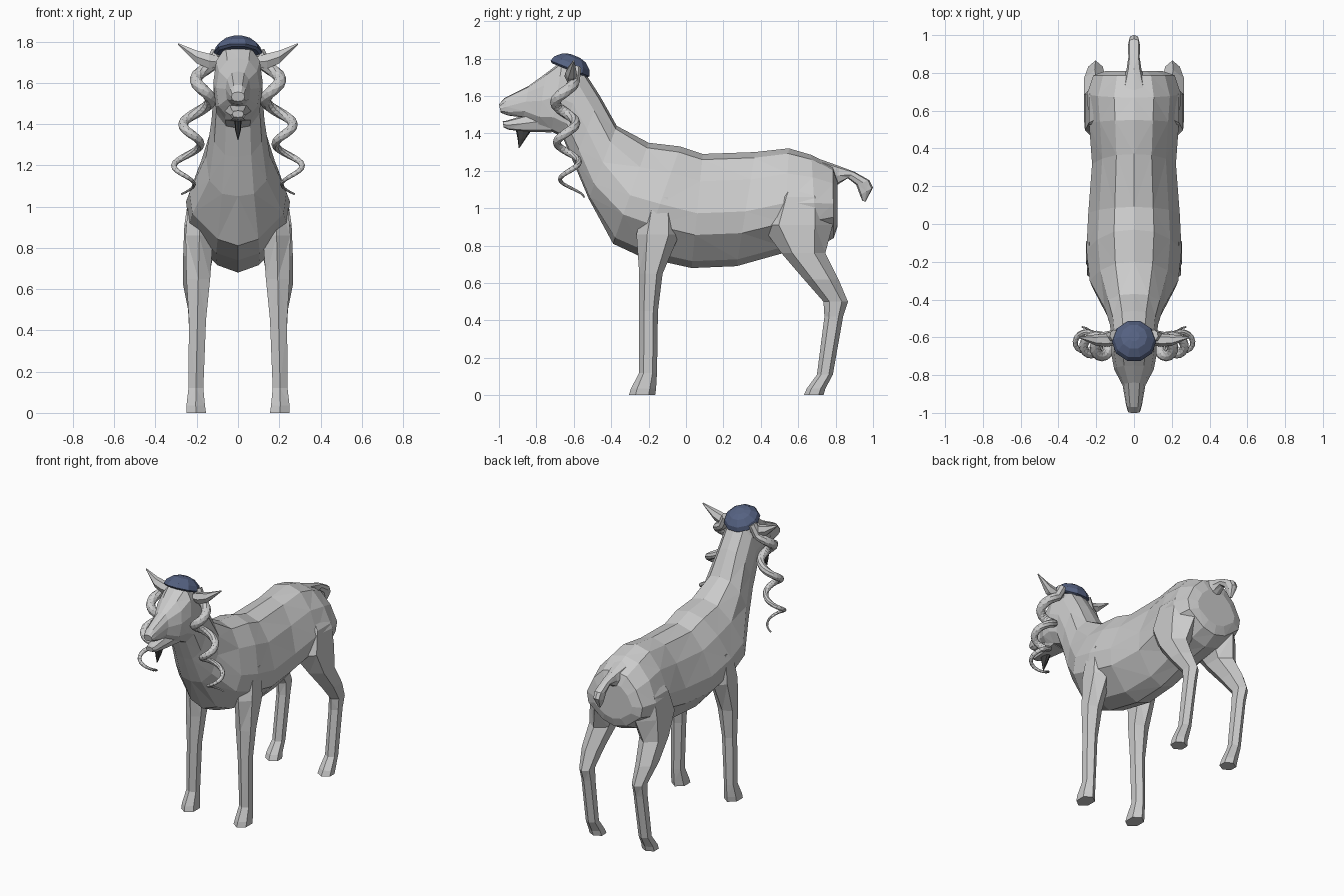
import bpy, bmesh
from math import sin, cos, pi, radians
from mathutils import Vector, Matrix


def material(name, rgb):
    m = bpy.data.materials.new(name)
    m.diffuse_color = (*rgb, 1)
    return m


def loft(name, rings, mirror=False, mat=None):
    """Skin a list of equal-length rings, capping both ends."""
    bm = bmesh.new()
    vs = [[bm.verts.new(p) for p in r] for r in rings]
    n = len(rings[0])
    for a, b in zip(vs, vs[1:]):
        for i in range(n):
            j = (i + 1) % n
            bm.faces.new((a[i], a[j], b[j], b[i]))
    bm.faces.new(vs[0])
    bm.faces.new(vs[-1])
    bmesh.ops.recalc_face_normals(bm, faces=bm.faces)
    bmesh.ops.triangulate(bm, faces=bm.faces)
    me = bpy.data.meshes.new(name)
    bm.to_mesh(me)
    bm.free()
    ob = bpy.data.objects.new(name, me)
    bpy.context.collection.objects.link(ob)
    if mat:
        me.materials.append(mat)
    if mirror:
        ob.modifiers.new("mirror", 'MIRROR').use_mirror_merge = False
    return ob


# Half cross-sections: (width fraction, fraction from top to bottom)
BARREL = [(0, 0), (.42, .05), (.76, .24), (1, .52), (.94, .71), (.42, .94)]
HEAD = [(0, 0), (.5, .04), (.88, .22), (1, .5), (.9, .8), (.5, .97)]
OVAL = [(0, 0), (.75, .1), (1, .5), (.75, .9)]


def spine(sections, shape):
    """Rings from (top y, top z, bottom y, bottom z, half width)."""
    half = shape + [(0, 1)]
    prof = half + [(-w, t) for w, t in reversed(half[1:-1])]
    return [[Vector((w * hw, ty + (by - ty) * t, tz + (bz - tz) * t))
             for w, t in prof] for ty, tz, by, bz, hw in sections]


def leg(sections):
    """Six-sided rings from (z, y front, y back, x inner, x outer)."""
    return [[Vector(((x0 + x1) / 2 + (x1 - x0) / 2 * sin(a) / .866,
                     (y0 + y1) / 2 - (y1 - y0) / 2 * cos(a), z))
             for a in [k * pi / 3 for k in range(6)]]
            for z, y0, y1, x0, x1 in sections]


# Trunk and neck up to the muzzle
loft("body", spine([
    (.81, 1.15, .81, .90, .15),
    (.785, 1.225, .79, .84, .215),
    (.67, 1.285, .70, .79, .25),
    (.55, 1.32, .52, .76, .238),
    (.37, 1.30, .27, .69, .222),
    (.09, 1.29, .03, .68, .242),
    (-.03, 1.33, -.24, .74, .252),
    (-.20, 1.35, -.39, .81, .235)], BARREL) + spine([
    (-.37, 1.44, -.52, 1.05, .155),
    (-.46, 1.60, -.60, 1.24, .128),
    (-.55, 1.74, -.66, 1.38, .118),
    (-.66, 1.79, -.72, 1.41, .12),
    (-.75, 1.72, -.79, 1.43, .105),
    (-.84, 1.655, -.87, 1.485, .06),
    (-.97, 1.59, -.95, 1.495, .042),
    (-1.0, 1.555, -.99, 1.51, .032)], HEAD))

# Lower jaw
loft("jaw", spine([
    (-.72, 1.54, -.72, 1.405, .08),
    (-.87, 1.495, -.87, 1.41, .05),
    (-.96, 1.468, -.95, 1.42, .036),
    (-.98, 1.465, -.975, 1.432, .028)], OVAL))

# Beard
loft("beard", spine([
    (-.91, 1.42, -.83, 1.41, .017),
    (-.90, 1.37, -.855, 1.375, .014),
    (-.895, 1.322, -.89, 1.322, .002)], OVAL),
    mat=material("dark hair", (.05, .05, .05)))

# Tail with hooked tip
loft("tail", spine([
    (.70, 1.268, .76, 1.10, .07),
    (.82, 1.225, .81, 1.125, .04),
    (.90, 1.195, .865, 1.16, .03),
    (.98, 1.15, .91, 1.125, .032),
    (1.0, 1.11, .93, 1.07, .028),
    (.96, 1.035, .943, 1.04, .008)], OVAL))

# Legs
loft("front_legs", leg([
    (0, -.305, -.165, .155, .25),
    (.035, -.295, -.16, .16, .25),
    (.12, -.25, -.155, .168, .24),
    (.45, -.25, -.15, .155, .238),
    (.65, -.25, -.125, .135, .25),
    (.86, -.265, -.035, .12, .254),
    (1.06, -.21, -.06, .12, .238)]), mirror=True)
loft("back_legs", leg([
    (0, .63, .735, .155, .25),
    (.035, .645, .745, .16, .25),
    (.11, .70, .785, .168, .24),
    (.42, .74, .84, .165, .238),
    (.50, .735, .866, .165, .242),
    (.62, .63, .815, .15, .266),
    (.76, .51, .745, .12, .266),
    (.91, .40, .785, .06, .26),
    (1.06, .46, .765, .04, .238),
    (1.2, .55, .70, .02, .14)]), mirror=True)

# Ears
loft("ears", [[Vector((x, y + ry * cos(a), z + rz * sin(a)))
               for a in [k * pi / 3 for k in range(6)]]
              for x, y, z, ry, rz in [(.09, -.61, 1.70, .03, .03),
                                      (.14, -.615, 1.705, .035, .042),
                                      (.20, -.615, 1.725, .03, .036),
                                      (.29, -.60, 1.787, .004, .005)]],
     mirror=True)

# Corkscrew horns: tapering tube around a drifting axis
TURNS, STEPS = 3, 48


def horn_point(t):
    a = -pi / 2 + t * TURNS * 2 * pi
    r = .05 + .008 * t
    return Vector((.135 + .22 * t - .08 * t * t + r * cos(a),
                   -.648 + .045 * t * t - r * sin(a),
                   1.68 - .7 * t + .08 * t * t))


path = [Vector((.10, -.59, 1.75))]
path += [horn_point(i / STEPS) for i in range(STEPS + 1)]
rings = []
for i, p in enumerate(path):
    q = (path[min(i + 1, STEPS + 1)] - path[max(i - 1, 0)]).to_track_quat('X', 'Z')
    r = .031 - .027 * (i / len(path)) ** 1.5
    rings.append([p + q @ Vector((0, r * cos(k * pi / 4), r * sin(k * pi / 4)))
                  for k in range(8)])
loft("horns", rings, mirror=True)

# Cap tilted back over the crown
tilt = Matrix.Translation((0, -.622, 1.742)) @ Matrix.Rotation(radians(-22), 4, 'X')
loft("cap", [[tilt @ Vector((r * cos(k * pi / 5), r * sin(k * pi / 5), h))
              for k in range(10)]
             for r, h in [(.105, -.005), (.118, .005), (.107, .035), (.07, .066), (.03, .078)]],
     mat=material("cap blue", (.09, .12, .22)))
